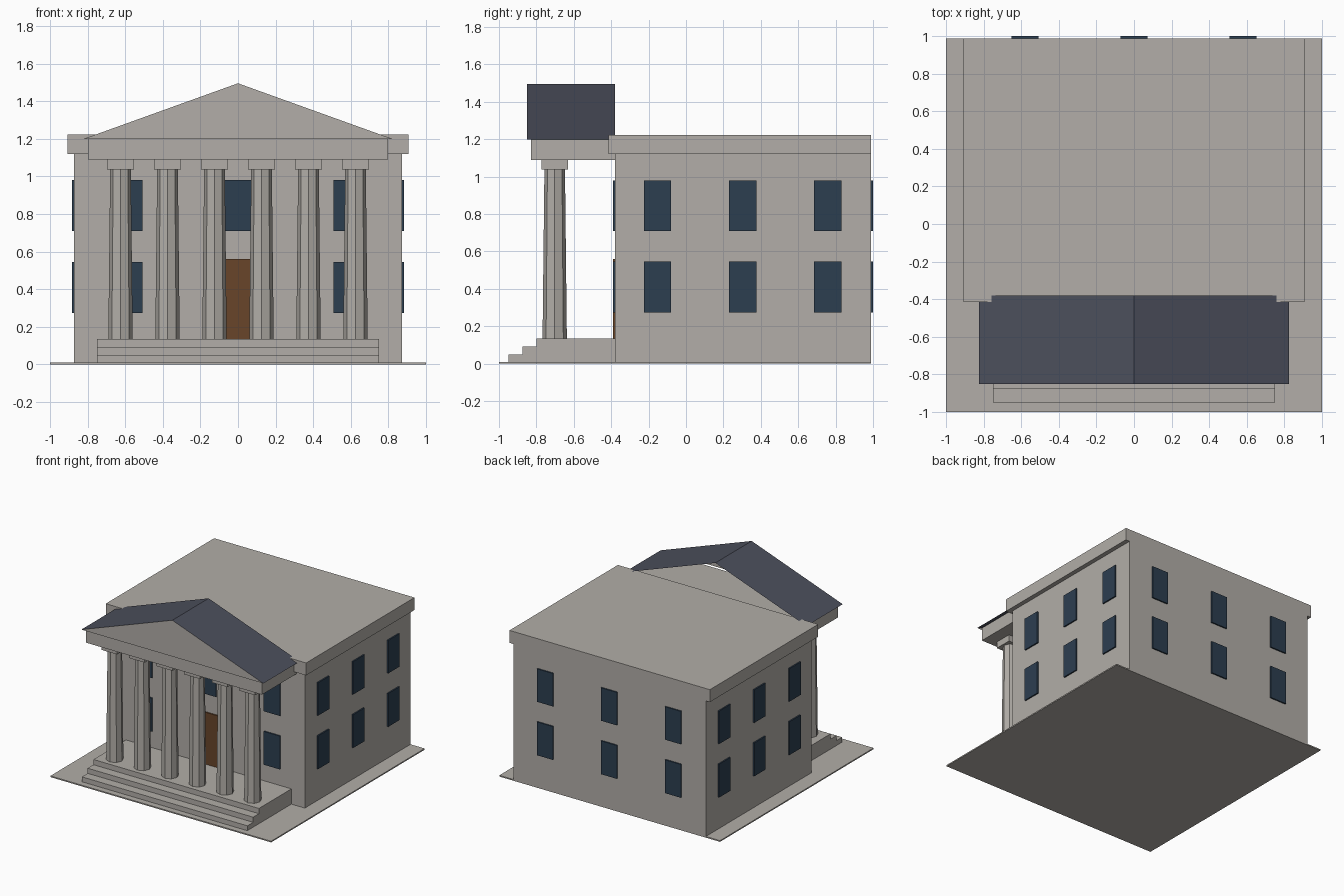
import bpy, bmesh
from mathutils import Matrix

cube = bpy.data.objects.get("Cube")
if cube:
    bpy.data.objects.remove(cube, do_unlink=True)


def material(name, rgb):
    """Flat material from 0-255 display colour, stored as linear."""
    lin = [(c / 255 / 12.92) if c < 11 else ((c / 255 + 0.055) / 1.055) ** 2.4 for c in rgb]
    m = bpy.data.materials.new(name)
    m.use_nodes = True
    m.diffuse_color = (*lin, 1)
    m.node_tree.nodes["Principled BSDF"].inputs["Base Color"].default_value = (*lin, 1)
    return m


STONE = material("pale stone", (178, 174, 168))
GLASS = material("dark blue glass", (44, 62, 80))
WOOD = material("brown wood", (104, 69, 42))
SLATE = material("slate roof", (76, 79, 92))


def finish(name, bm, mat):
    mesh = bpy.data.meshes.new(name)
    bm.to_mesh(mesh)
    bm.free()
    mesh.materials.append(mat)
    ob = bpy.data.objects.new(name, mesh)
    bpy.context.collection.objects.link(ob)
    return ob


def box(name, mat, x, y, z):
    """Box from (min, max) ranges on each axis."""
    bm = bmesh.new()
    ranges = (x, y, z)
    size = [b - a for a, b in ranges]
    mid = [(a + b) / 2 for a, b in ranges]
    bmesh.ops.create_cube(bm, size=1, matrix=Matrix.Translation(mid) @ Matrix.Diagonal((*size, 1)))
    return finish(name, bm, mat)


def sheet(name, mat, corners):
    bm = bmesh.new()
    bm.faces.new([bm.verts.new(c) for c in corners])
    return finish(name, bm, mat)


FRONT, BACK, SIDE = -0.38, 0.988, 0.872
BASE, PORCH = 0.01, 0.135

# Ground slab and main block
box("ground_slab", STONE, (-1, 1), (-1, BACK), (0, BASE))
box("main_block", STONE, (-SIDE, SIDE), (FRONT, BACK), (BASE, 1.12))
box("cornice", STONE, (-0.908, 0.908), (-0.415, BACK), (1.12, 1.222))

# Porch steps
for i, (front, top) in enumerate([(-0.95, 0.05), (-0.875, 0.092), (-0.8, PORCH)]):
    bottom = (BASE, 0.05, 0.092)[i]
    box(f"porch_step_{i + 1}", STONE, (-0.75, 0.75), (front, FRONT), (bottom, top))

# Tapered octagonal columns with square capitals
COL_Y, COL_TOP, ENT_BOTTOM = -0.702, 1.037, 1.09
for i in range(6):
    cx = -0.625 + 0.25 * i
    bm = bmesh.new()
    bmesh.ops.create_cone(bm, cap_ends=True, segments=8, radius1=0.065, radius2=0.055,
                          depth=COL_TOP - PORCH,
                          matrix=Matrix.Translation((cx, COL_Y, (COL_TOP + PORCH) / 2)))
    finish(f"column_{i + 1}", bm, STONE)
    box(f"capital_{i + 1}", STONE, (cx - 0.071, cx + 0.071), (COL_Y - 0.071, COL_Y + 0.071),
        (COL_TOP, ENT_BOTTOM))

# Entablature, gable front and thin open roof
EAVE, RIDGE, HALF, ROOF_FRONT = 1.198, 1.495, 0.825, -0.85
box("entablature", STONE, (-0.797, 0.797), (-0.828, FRONT), (ENT_BOTTOM, EAVE))
sheet("gable_front", STONE,
      [(-HALF, ROOF_FRONT, EAVE), (HALF, ROOF_FRONT, EAVE), (0, ROOF_FRONT, RIDGE)])
for side, s in (("left", 1), ("right", -1)):
    corners = [(s * HALF, ROOF_FRONT, EAVE), (s * HALF, FRONT, EAVE),
               (0, FRONT, RIDGE), (0, ROOF_FRONT, RIDGE)]
    sheet(f"roof_slope_{side}", SLATE, corners if s > 0 else corners[::-1])

# Windows in two storeys on every wall, leaving room for the door
W, OUT, IN = 0.073, 0.011, 0.005
for storey, z in (("lower", (0.272, 0.545)), ("upper", (0.71, 0.98))):
    for i, c in enumerate((-0.58, 0, 0.58)):
        span = (c - W, c + W)
        box(f"back_window_{storey}_{i + 1}", GLASS, span, (BACK - IN, BACK + OUT), z)
        if not (storey == "lower" and i == 1):
            box(f"front_window_{storey}_{i + 1}", GLASS, span, (FRONT - OUT, FRONT + IN), z)
    for i, c in enumerate((-0.152, 0.303, 0.758)):
        span = (c - W, c + W)
        box(f"left_window_{storey}_{i + 1}", GLASS, (SIDE - IN, SIDE + OUT), span, z)
        box(f"right_window_{storey}_{i + 1}", GLASS, (-SIDE - OUT, -SIDE + IN), span, z)

# Front door
box("front_door", WOOD, (-0.09, 0.09), (FRONT - OUT, FRONT + IN), (PORCH, 0.56))
